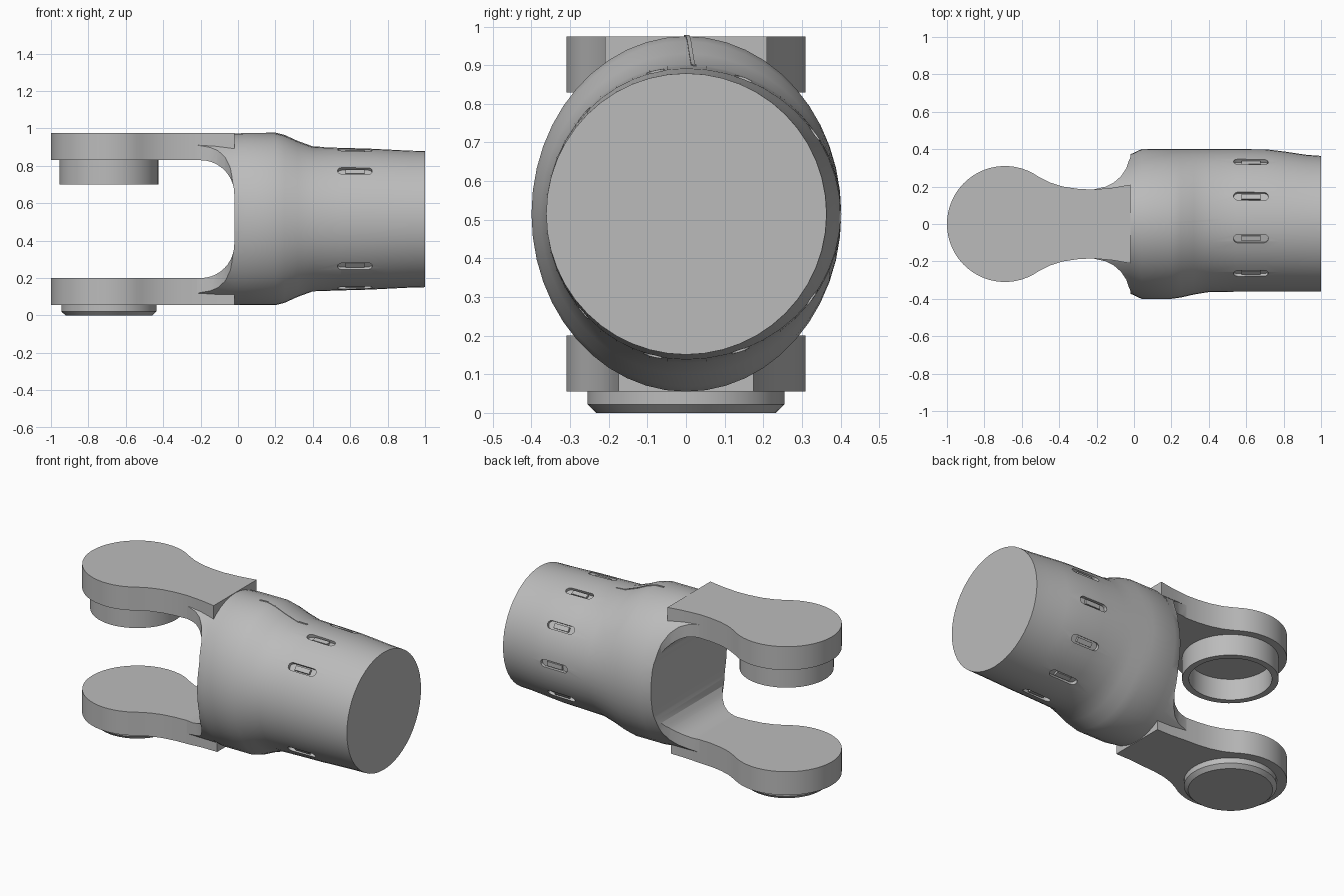
import bpy, bmesh, math
from mathutils import Vector

if "Cube" in bpy.data.objects:
    bpy.data.objects.remove(bpy.data.objects["Cube"])

AXIS_Z = 0.515
HEAD_X = -0.69

steel = bpy.data.materials.new("plain_grey")
steel.use_nodes = True
GREY = (0.5, 0.5, 0.5, 1)
steel.diffuse_color = GREY
steel.node_tree.nodes["Principled BSDF"].inputs["Base Color"].default_value = GREY


def finish(name, bm):
    bmesh.ops.recalc_face_normals(bm, faces=bm.faces)
    mesh = bpy.data.meshes.new(name)
    bm.to_mesh(mesh)
    bm.free()
    mesh.materials.append(steel)
    ob = bpy.data.objects.new(name, mesh)
    bpy.context.collection.objects.link(ob)
    return ob


def loft(bm, rings, cap=True):
    """Skin a list of equal-length point rings."""
    rows = [[bm.verts.new(p) for p in ring] for ring in rings]
    n = len(rows[0])
    for a, b in zip(rows, rows[1:]):
        for i in range(n):
            j = (i + 1) % n
            bm.faces.new((a[i], a[j], b[j], b[i]))
    if cap:
        bm.faces.new(rows[0])
        bm.faces.new(rows[-1])


def cut(target, cutter):
    cutter.hide_render = True
    mod = target.modifiers.new("cut", "BOOLEAN")
    mod.operation = "DIFFERENCE"
    mod.solver = "EXACT"
    mod.object = cutter
    bpy.context.view_layer.objects.active = target
    bpy.ops.object.modifier_apply(modifier=mod.name)
    bpy.data.objects.remove(cutter)


def circle(r, z, n=48):
    return [(HEAD_X + r * math.cos(2 * math.pi * i / n),
             r * math.sin(2 * math.pi * i / n), z) for i in range(n)]


# Body: oval sleeve along x; one side narrows later than the other
# Each station: x, vertical radius, radius on +y, radius on -y
STATIONS = [(-0.24, .456, .37, .37), (-0.02, .458, .372, .372), (.04, .46, .40, .40),
            (.2, .46, .402, .40), (.25, .447, .402, .393), (.32, .415, .402, .377),
            (.4, .386, .402, .364), (.55, .381, .402, .362), (.7, .377, .40, .362),
            (.8, .372, .388, .362), (.92, .366, .37, .362), (1, .364, .364, .362)]


def body_point(x, rz, rl, rr, a):
    s = math.sin(a)
    return Vector((x, (rl if s > 0 else rr) * s, AXIS_Z + rz * math.cos(a)))


bm = bmesh.new()
loft(bm, [[body_point(*st, 2 * math.pi * i / 48) for i in range(48)] for st in STATIONS])
body = finish("sleeve_body", bm)

# Concave sides of the throat
NECK = [(-.3, .184), (-.22, .184), (-.15, .2), (-.11, .22), (-.07, .255),
        (-.04, .30), (-.02, .36), (-.02, .6), (-.3, .6)]
for side in (1, -1):
    bm = bmesh.new()
    loft(bm, [[(x, side * y, z) for x, y in NECK] for z in (-.2, 1.2)])
    cut(body, finish("neck_cutter", bm))

# Fork opening with rounded inner corners
LOW, HIGH, R = 0.2, 0.83, 0.18
opening = [(-.5, LOW)]
for cz, start in ((LOW + R, -90), (HIGH - R, 0)):
    for k in range(11):
        a = math.radians(start + 9 * k)
        opening.append((-.02 - R + R * math.cos(a), cz + R * math.sin(a)))
opening.append((-.5, HIGH))
bm = bmesh.new()
loft(bm, [[(x, y, z) for x, z in opening] for y in (-.7, .7)])
cut(body, finish("opening_cutter", bm))


# Rounded notches around the sleeve
def stadium(half_len, r):
    pts = []
    for end, start in ((1, -90), (-1, 90)):
        for k in range(7):
            a = math.radians(start + 30 * k)
            pts.append((end * (half_len - r) + r * math.cos(a), r * math.sin(a)))
    return pts


def radial_prism(bm, outline, angle, r0, r1):
    base = body_point(.625, .379, .401, .362, angle)
    out = Vector((0, math.sin(angle), math.cos(angle)))
    side = Vector((0, out.z, -out.y))
    loft(bm, [[base + Vector((u, 0, 0)) + side * v + out * r for u, v in outline]
              for r in (r0, r1)])


angles = [math.radians(-47 + 34.4 * i) for i in range(9)]
bm = bmesh.new()
for a in angles:
    radial_prism(bm, stadium(.093, .023), a, -.02, .06)
cut(body, finish("notch_cutter", bm))

bm = bmesh.new()
block = [(-.05, -.014), (.05, -.014), (.05, .014), (-.05, .014)]
for a in angles:
    radial_prism(bm, block, a, -.03, -.006)
finish("notch_blocks", bm)


# Arms: round head flowing into a narrow neck
def arm(name, inner, outer, end_width):
    half = []
    for k in range(21):
        a = math.radians(180 - 6.25 * k)
        half.append((HEAD_X + .31 * math.cos(a), .31 * math.sin(a)))
    half += [(-.45, .222), (-.38, .2), (-.3, .188), (-.22, .184),
             (-.12, (.184 + end_width) / 2 - .004), (-.02, end_width)]
    outline = half + [(x, -y) for x, y in reversed(half[1:])]
    bm = bmesh.new()
    loft(bm, [[(x, y, z) for x, y in outline] for z in (inner, outer)])
    rim = [e for e in bm.edges
           if all(abs(v.co.z - outer) < 1e-5 and v.co.x < -.4 for v in e.verts)]
    bmesh.ops.bevel(bm, geom=rim, offset=.022, segments=3, profile=.5,
                    affect="EDGES", clamp_overlap=True)
    finish(name, bm)


arm("upper_arm", HIGH, .975, .21)
arm("lower_arm", LOW, .055, .175)

# Hollow boss under the upper arm
bm = bmesh.new()
loft(bm, [circle(.265, .835), circle(.265, .70), circle(.228, .70), circle(.228, .835)],
     cap=False)
finish("upper_boss", bm)

# Chamfered cap under the lower arm
bm = bmesh.new()
loft(bm, [circle(.255, .06), circle(.255, .022), circle(.232, 0)])
finish("lower_cap", bm)

# Fine seam on top of the sleeve
bm = bmesh.new()
seam = [(.15, .46, .0), (.2, .46, .004), (.25, .447, .008), (.32, .415, .013),
        (.4, .386, .018), (.46, .383, .022)]
loft(bm, [[(x, y + dy, AXIS_Z + r + dz) for dy, dz in
           ((-.005, -.01), (.005, -.01), (.005, .003), (-.005, .003))] for x, r, y in seam])
finish("top_seam", bm)

# Smooth shading with crisp edges
bpy.ops.object.select_all(action="DESELECT")
for ob in bpy.context.scene.objects:
    if ob.type == "MESH":
        ob.select_set(True)
bpy.context.view_layer.objects.active = body
bpy.ops.object.shade_smooth_by_angle(angle=math.radians(30))
